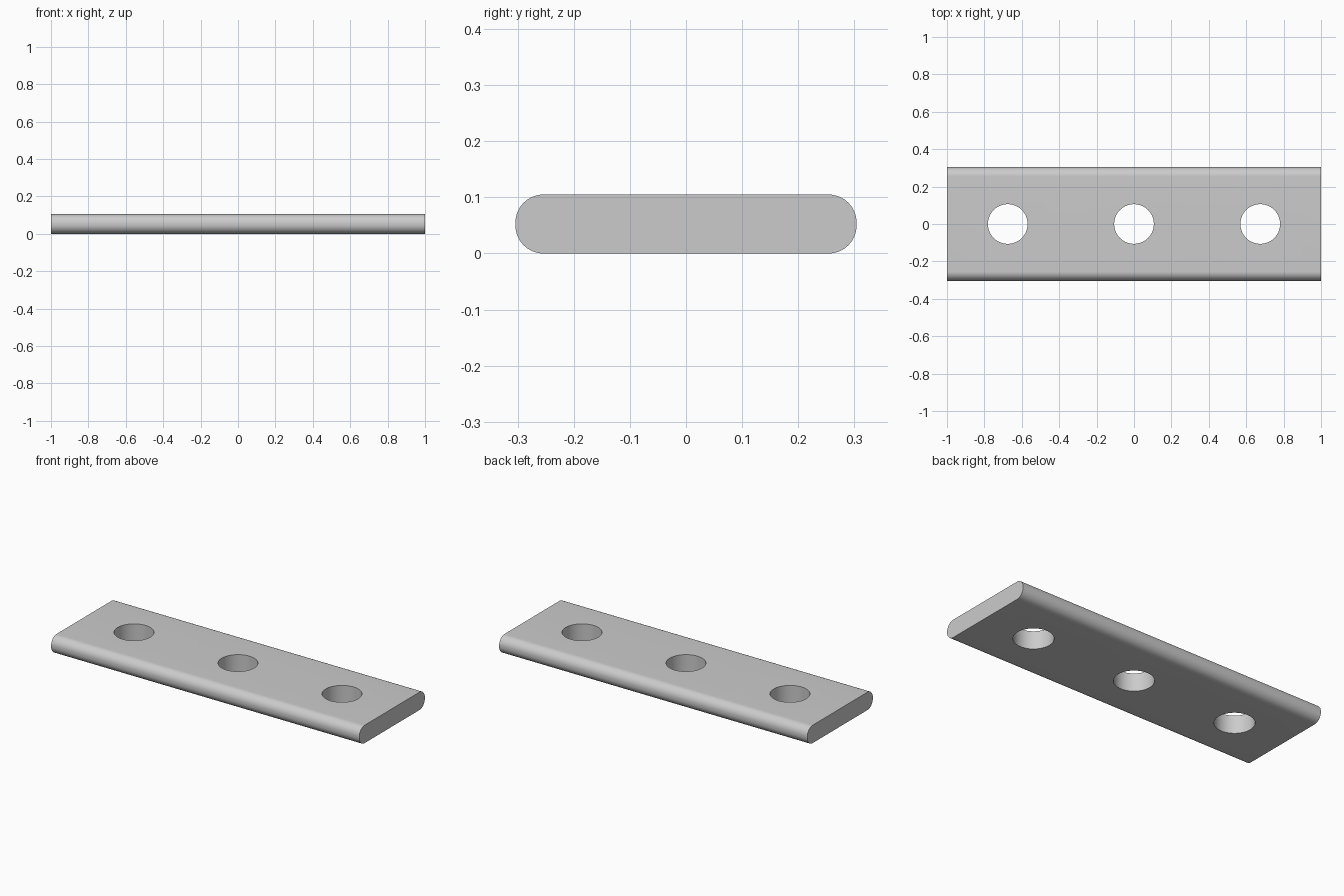
import bpy, bmesh
from math import radians, cos, sin

if "Cube" in bpy.data.objects:
    bpy.data.objects.remove(bpy.data.objects["Cube"])

HALF_L, HALF_W, THICK, ROUND = 1.0, 0.304, 0.105, 0.05
HOLE_R, HOLE_X = 0.106, (-0.675, 0.0, 0.675)
STEPS = 16

# Plate: cross-section with rounded long edges, extruded along x
profile = []
corners = ((1, 1, 0), (-1, 1, 90), (-1, -1, 180), (1, -1, 270))
for sy, sz, start in corners:
    cy = sy * (HALF_W - ROUND)
    cz = THICK / 2 + sz * (THICK / 2 - ROUND)
    for i in range(STEPS + 1):
        a = radians(start + 90 * i / STEPS)
        profile.append((cy + ROUND * cos(a), cz + ROUND * sin(a)))

bm = bmesh.new()
end = bm.faces.new([bm.verts.new((-HALF_L, y, z)) for y, z in profile])
ext = bmesh.ops.extrude_face_region(bm, geom=[end], use_keep_orig=True)
moved = [g for g in ext["geom"] if isinstance(g, bmesh.types.BMVert)]
bmesh.ops.translate(bm, verts=moved, vec=(2 * HALF_L, 0, 0))
bmesh.ops.recalc_face_normals(bm, faces=bm.faces)
mesh = bpy.data.meshes.new("plate")
bm.to_mesh(mesh)
bm.free()
plate = bpy.data.objects.new("plate", mesh)
bpy.context.collection.objects.link(plate)

# Three straight through holes
for x in HOLE_X:
    bpy.ops.mesh.primitive_cylinder_add(vertices=64, radius=HOLE_R, depth=0.4,
                                        location=(x, 0, THICK / 2))
    cutter = bpy.context.object
    cutter.name = "hole_cutter"
    cutter.hide_render = True
    mod = plate.modifiers.new("hole", "BOOLEAN")
    mod.operation = "DIFFERENCE"
    mod.solver = "EXACT"
    mod.object = cutter
    bpy.context.view_layer.objects.active = plate
    bpy.ops.object.modifier_apply(modifier=mod.name)
    bpy.data.objects.remove(cutter)

# Smooth rounded edges and hole walls, crisp rims
bpy.ops.object.select_all(action="DESELECT")
plate.select_set(True)
bpy.context.view_layer.objects.active = plate
bpy.ops.object.shade_smooth_by_angle(angle=radians(30))
